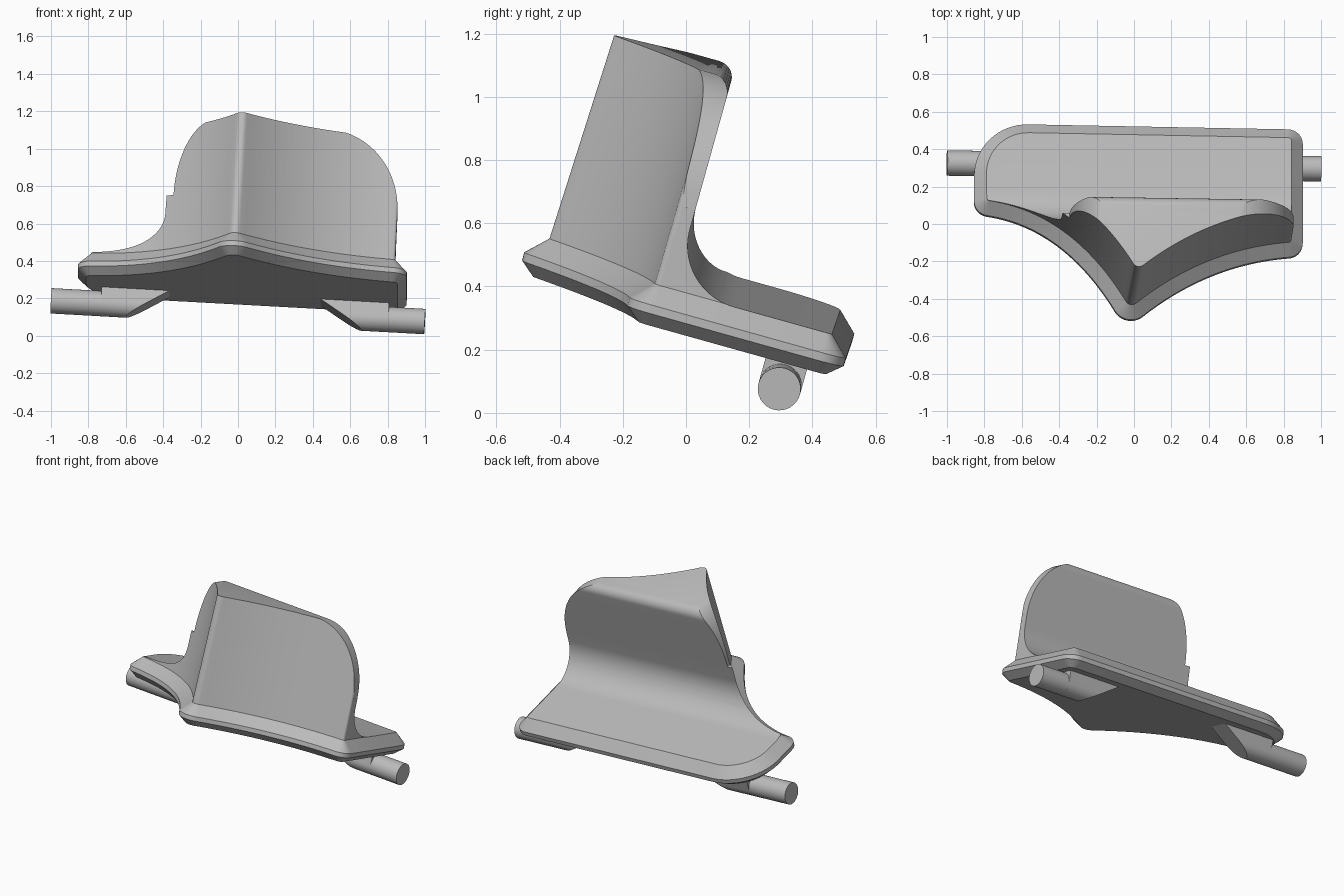
import bpy, bmesh
from math import sin, cos, pi, radians
from mathutils import Matrix, Vector

if "Cube" in bpy.data.objects:
    bpy.data.objects.remove(bpy.data.objects["Cube"])

grey = bpy.data.materials.new("plain_grey")
grey.use_nodes = True
grey.diffuse_color = (0.5, 0.5, 0.5, 1)
grey.node_tree.nodes["Principled BSDF"].inputs["Base Color"].default_value = (0.5, 0.5, 0.5, 1)

# The whole part leans backwards and slightly to its left
LEAN = (Matrix.Translation((0, 0, 0.295)) @ Matrix.Rotation(radians(-15.6), 4, 'X')
        @ Matrix.Rotation(radians(3.3), 4, 'Y'))
FIN_TOP, DECK = 0.81, 0.128


def arc(cx, cy, rx, ry, start, end, steps=16):
    angles = [radians(start + (end - start) * i / steps) for i in range(steps + 1)]
    return [(cx + rx * cos(a), cy + ry * sin(a)) for a in angles]


def bend(a, b, c, steps=24):
    """Inner points of a quadratic curve from a to c pulled towards b."""
    a, b, c = Vector(a), Vector(b), Vector(c)
    ts = [i / steps for i in range(1, steps)]
    return [tuple(a * (1 - t) ** 2 + b * 2 * t * (1 - t) + c * t * t) for t in ts]


def inset(points, d):
    """Move a clockwise outline inwards by d."""
    result = []
    for i, p in enumerate(points):
        p = Vector(p)
        before = (p - Vector(points[i - 1])).normalized()
        after = (Vector(points[(i + 1) % len(points)]) - p).normalized()
        along = (before + after).normalized()
        side = Vector((along.y, -along.x))
        result.append(p + side * d / max(along.dot(after), 0.5))
    return result


def loft(name, rings):
    """Skin a closed stack of equal rings."""
    bm = bmesh.new()
    rows = [[bm.verts.new(p) for p in ring] for ring in rings]
    n = len(rows[0])
    for low, high in zip(rows, rows[1:]):
        for i in range(n):
            j = (i + 1) % n
            bm.faces.new((low[i], low[j], high[j], high[i]))
    bm.faces.new(rows[0])
    bm.faces.new(rows[-1])
    bmesh.ops.recalc_face_normals(bm, faces=bm.faces)
    mesh = bpy.data.meshes.new(name)
    bm.to_mesh(mesh)
    bm.free()
    mesh.materials.append(grey)
    obj = bpy.data.objects.new(name, mesh)
    bpy.context.collection.objects.link(obj)
    obj.matrix_world = LEAN
    return obj


def activate(obj):
    bpy.ops.object.select_all(action='DESELECT')
    obj.select_set(True)
    bpy.context.view_layer.objects.active = obj


def keep_inside(obj, cutter):
    activate(obj)
    mod = obj.modifiers.new("trim", 'BOOLEAN')
    mod.operation, mod.solver, mod.object = 'INTERSECT', 'EXACT', cutter
    bpy.ops.object.modifier_apply(modifier=mod.name)
    bpy.data.objects.remove(cutter)


# Plan outline of the plate, clockwise from its left-hand end
back = arc(-0.57, 0.235, 0.29, 0.29, 180, 90) + arc(0.82, 0.44, 0.08, 0.08, 90, 0, 8)
corner = arc(0.82, -0.11, 0.08, 0.08, 0, -82, 8)
nose = arc(-0.02, -0.45, 0.1, 0.1, -51, -147, 10)
end = arc(-0.78, 0.095, 0.08, 0.08, 258, 180, 8)
outline = (back + corner + bend(corner[-1], (0.40, -0.23), nose[0]) + nose
           + bend(nose[-1], (-0.38, -0.04), end[0]) + end)

# Plate rim and fin in one stack: lower bevel, rim, chamfer, drafted walls
stack = [(0.047, 0), (0, 0.04), (0, 0.067), (0.065, 0.13)]
rings = [[(p[0], p[1], h) for p in inset(outline, d)] for d, h in stack]
rings.append([(x * 0.99, y * 0.95, FIN_TOP) for x, y, h in rings[-1]])
body = loft("plate_and_fin", rings)

# Side profile: flat deck, cove, upright back and rounded crest
profile = ([(-1, -0.5), (1, -0.5), (1, DECK)]
           + arc(0.135, DECK + 0.2, 0.2, 0.2, 270, 180, 20)
           + arc(-0.12, FIN_TOP - 0.06, 0.055, 0.055, 0, 90, 8) + [(-1, FIN_TOP - 0.005)])
keep_inside(body, loft("side_cutter", [[(x, y, h) for y, h in profile] for x in (-1.3, 1.3)]))

# Front silhouette: broad rounded shoulders
shoulders = ([(-1.2, -0.6), (1.2, -0.6), (1.2, 0.39)]
             + arc(0.474, 0.39, 0.357, 0.42, 0, 90, 28)
             + arc(-0.19, 0.43, 0.18, 0.38, 90, 180, 28) + [(-1.2, 0.43)])
keep_inside(body, loft("front_cutter", [[(x, y, h) for x, h in shoulders] for y in (-1.3, 1.3)]))


# Hinge pins, each with a lug that slopes up into the plate
def pin(name, side, tip, lug, toe):
    y, h, r = 0.343, -0.074, 0.068
    circle = arc(y, h, r, r, 0, 360, 32)[:-1]
    loft(name + "_pin", [[(side * x, a, b) for a, b in circle] for x in (tip, lug - 0.02)])
    section = [(y + r, 0.02)] + arc(y, h, r, r, 0, -180, 20) + [(y - r, 0.02)]
    loft(name + "_lug", [[(side * lug, a, b) for a, b in section],
                         [(side * (toe - 1.6 * (b - h + r)), a, b) for a, b in section]])


pin("left", 1, 1.005, 0.81, 0.67)
pin("right", -1, 0.997, 0.73, 0.595)

for obj in list(bpy.context.collection.objects):
    if obj.type == 'MESH' and grey.name in obj.data.materials:
        activate(obj)
        bpy.ops.object.shade_smooth_by_angle(angle=pi / 7)
